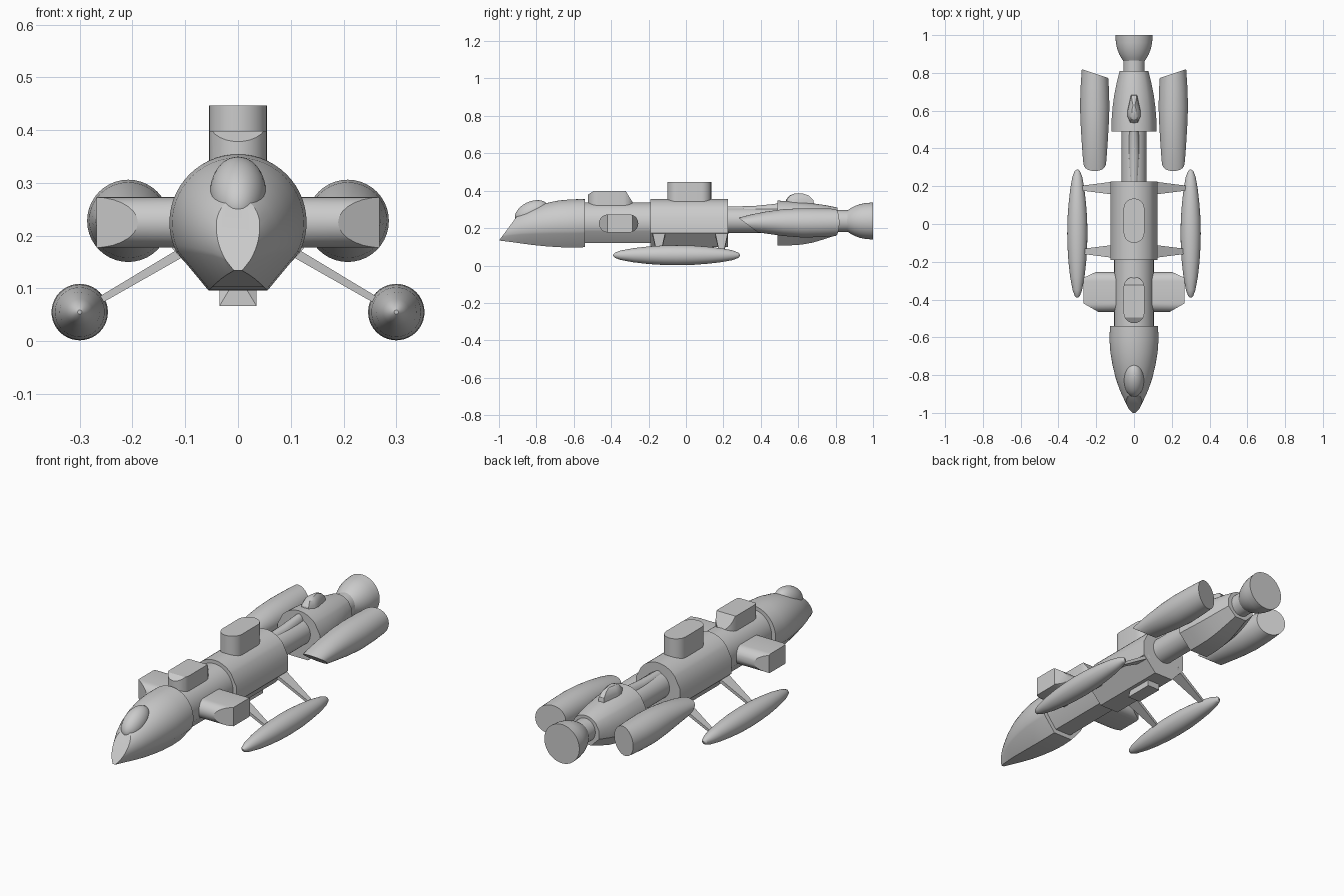
import bpy, bmesh
from math import sin, cos, radians, pi
from mathutils import Matrix, Vector

if "Cube" in bpy.data.objects:
    bpy.data.objects.remove(bpy.data.objects["Cube"])


def finish(name, bm, mirror=False):
    bmesh.ops.recalc_face_normals(bm, faces=bm.faces[:])
    for f in bm.faces:
        f.smooth = True
    for e in bm.edges:
        e.smooth = len(e.link_faces) == 2 and e.calc_face_angle(0) < radians(28)
    me = bpy.data.meshes.new(name)
    bm.to_mesh(me)
    bm.free()
    ob = bpy.data.objects.new(name, me)
    bpy.context.collection.objects.link(ob)
    if mirror:
        ob.modifiers.new("Mirror", 'MIRROR').use_axis = (True, False, False)
    return ob


def skin(name, rings, cuts=(), mirror=False):
    """Skin a list of point rings, cap the ends, then slice with planes."""
    bm = bmesh.new()
    vs = [[bm.verts.new(p) for p in r] for r in rings]
    n = len(vs[0])
    for a, b in zip(vs, vs[1:]):
        for i in range(n):
            j = (i + 1) % n
            bm.faces.new((a[i], a[j], b[j], b[i]))
    bm.faces.new(vs[0])
    bm.faces.new(vs[-1])
    for co, no in cuts:
        bmesh.ops.bisect_plane(bm, geom=bm.verts[:] + bm.edges[:] + bm.faces[:],
                               plane_co=co, plane_no=Vector(no).normalized(), clear_outer=True)
        bmesh.ops.holes_fill(bm, edges=[e for e in bm.edges if e.is_boundary], sides=0)
    return finish(name, bm, mirror)


def arc(a0, a1, n):
    return [(cos(radians(a0 + (a1 - a0) * i / n)), sin(radians(a0 + (a1 - a0) * i / n)))
            for i in range(n + 1)]


def hull(name, section, table, cuts=(), x=0, mirror=False):
    """Loft a unit section along y; table rows are y, half width, bottom z, top z."""
    rings = [[(x + u * w, y, (b + t) / 2 + v * (t - b) / 2) for u, v in section]
             for y, w, b, t in table]
    return skin(name, rings, cuts, mirror)


def stadium(y0, y1, r):
    """Rounded-end outline as (across, along y) pairs."""
    pts = [(r * u, y1 - r + r * v) for u, v in arc(0, 180, 14)]
    return pts + [(r * u, y0 + r + r * v) for u, v in arc(180, 360, 14)]


CIRCLE = arc(0, 360, 40)[:-1]
KEEL = [(0.43, -1)]
ROUND = arc(-25, 205, 36) + [(-0.43, -1), (0.43, -1)]
FACET = [(1, -0.4), (1, 0.2)] + arc(40, 140, 14) + [(-1, 0.2), (-1, -0.4), (-0.43, -1), (0.43, -1)]

# Nose with a flat sloped tip
hull("nose", ROUND, [(-1.0, .018, .134, .19), (-.97, .033, .13, .222), (-.93, .052, .125, .252),
                     (-.88, .075, .118, .282), (-.82, .096, .11, .31), (-.75, .113, .103, .333),
                     (-.68, .125, .098, .348), (-.61, .13, .096, .354), (-.54, .127, .098, .355)],
     [((0, -1, .133), (0, -.8, .59))])
bm = bmesh.new()
bmesh.ops.create_uvsphere(bm, u_segments=32, v_segments=20, radius=1,
                          matrix=Matrix.Translation((0, -.825, .282)) @ Matrix.Rotation(radians(25), 4, 'X')
                          @ Matrix.Diagonal((.053, .095, .06, 1)))
finish("canopy", bm)

# Fuselage
hull("forward_fuselage", ROUND, [(-.56, .105, .12, .337), (-.18, .105, .12, .337)])
hull("mid_fuselage", FACET, [(-.19, .124, .098, .355), (.225, .124, .098, .355)])
hull("tail_boom", CIRCLE, [(.2, .065, .175, .308), (.55, .065, .175, .308)])
hull("boom_spine", CIRCLE, [(.2, .024, .25, .315), (.36, .031, .25, .318),
                            (.46, .028, .25, .328), (.52, .022, .25, .335)])
hull("rear_fuselage", FACET, [(.49, .12, .108, .347), (.56, .118, .108, .344), (.62, .113, .112, .339),
                              (.68, .105, .123, .332), (.75, .091, .144, .322), (.81, .076, .165, .31)])

# Main engine throat and bell
hull("engine_throat", CIRCLE, [(.79, .056, .18, .296), (.88, .056, .18, .296)])
hull("engine_bell", CIRCLE, [(y, r, .238 - r, .238 + r) for y, r in
                             ((.862, .056), (.88, .068), (.9, .079), (.93, .09), (.96, .096), (1.0, .099))])

# Dorsal towers
skin("dorsal_tower", [[(x, y, z) for x, y in stadium(-.1, .135, .055)] for z in (.3, .447)])
skin("forward_tower", [[(x, y, z) for x, y in stadium(-.525, -.28, .055)] for z in (.28, .398)],
     [((0, -.495, .398), (0, -.55, .83)), ((0, -.322, .398), (0, .82, .5))])

# Side pods with bevelled outer ends
skin("side_pod", [[(x, y, .225 + z) for z, y in stadium(-.465, -.255, .048)] for x in (.05, .268)],
     [((.268, -.42, .225), (.5, -.87, 0)), ((.268, -.285, .225), (.42, .9, 0))], True)

# Rear engine pods with raked intakes and slanted exhausts
hull("engine_pod", CIRCLE, [(.27, .054, .197, .252), (.34, .062, .184, .271), (.42, .068, .172, .287),
                            (.52, .074, .158, .301), (.62, .078, .15, .306), (.72, .075, .152, .305),
                            (.84, .067, .16, .302)],
     [((.208, .28, .255), (0, -.6, -.8)), ((.208, .797, .227), (-.32, .95, 0))], .208, True)

# Outrigger floats and their tapered struts
hull("outrigger_float", CIRCLE, [(y, r, .055 - r, .055 + r) for y, r in
                                 ((-.39, .004), (-.38, .014), (-.35, .025), (-.28, .038), (-.2, .047),
                                  (-.12, .052), (-.05, .0535), (.03, .052), (.11, .046), (.19, .037),
                                  (.25, .026), (.28, .014), (.288, .004))], (), .3, True)
for name, y in (("front_strut", -.145), ("rear_strut", .19)):
    skin(name, [[(x + s * t * .5, y + q * h, z + s * t * .87) for s, q in ((-1, -1), (-1, 1), (1, 1), (1, -1))]
                for x, z, h, t in ((.09, .178, .036, .009), (.29, .061, .011, .006))], (), True)

# Sensor blister on the tail
drop = [(0, .535), (.02, .54), (.033, .57), (.033, .6), (.015, .68),
        (-.015, .68), (-.033, .6), (-.033, .57), (-.02, .54)]
skin("tail_blister", [[(x * s, .6 + (y - .6) * s, z) for x, y in drop]
                      for z, s in ((.31, 1.1), (.352, 1), (.374, .72), (.384, .35))])

# Small wedge-nosed block under the belly
skin("belly_block", [[(w * s, y, z) for s, y in ((-1, a), (1, a), (1, .15), (-1, .15))]
                     for z, w, a in ((.067, .035, -.0), (.12, .035, .0))],
     [((.035, 0, .067), (.5, -.8, .3)), ((-.035, 0, .067), (-.5, -.8, .3)),
      ((0, .15, .067), (0, .8, -.6))])
